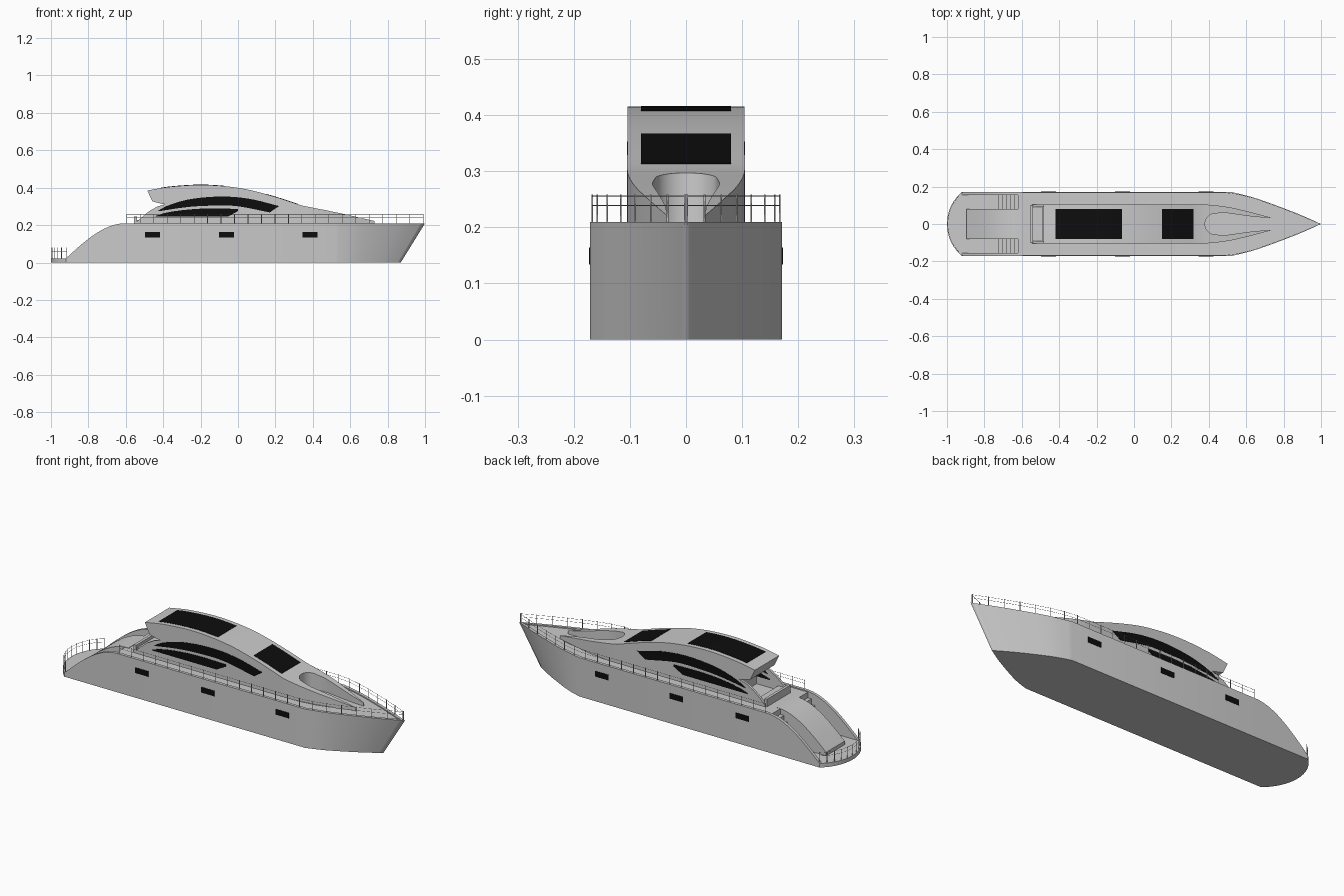
import bpy, bmesh, math

if "Cube" in bpy.data.objects:
    bpy.data.objects.remove(bpy.data.objects["Cube"])

BLACK = bpy.data.materials.new("dark_glass")
BLACK.diffuse_color = (0.004, 0.004, 0.004, 1)
BLACK.use_nodes = True
BLACK.node_tree.nodes["Principled BSDF"].inputs["Base Color"].default_value = BLACK.diffuse_color


def finish(name, bm, mirror=False, smooth=False, mat=None):
    bmesh.ops.remove_doubles(bm, verts=bm.verts, dist=1e-5)
    bmesh.ops.recalc_face_normals(bm, faces=bm.faces)
    me = bpy.data.meshes.new(name)
    bm.to_mesh(me)
    bm.free()
    ob = bpy.data.objects.new(name, me)
    bpy.context.collection.objects.link(ob)
    if mat:
        me.materials.append(mat)
    if smooth:
        bpy.ops.object.select_all(action='DESELECT')
        ob.select_set(True)
        bpy.context.view_layer.objects.active = ob
        bpy.ops.object.shade_smooth_by_angle(angle=math.radians(25))
    if mirror:
        m = ob.modifiers.new("mirror", 'MIRROR')
        m.use_axis = (False, True, False)
    return ob


def interp(pts):
    """Smooth function of x through the points."""
    n = len(pts)

    def slope(i):
        a, b = pts[max(i - 1, 0)], pts[min(i + 1, n - 1)]
        return (b[1] - a[1]) / (b[0] - a[0])

    def f(x):
        x = min(max(x, pts[0][0]), pts[-1][0])
        i = next(k for k in range(n - 1) if x <= pts[k + 1][0])
        (x0, y0), (x1, y1) = pts[i], pts[i + 1]
        d = x1 - x0
        t = (x - x0) / d
        return (y0 * (1 + 2 * t) * (1 - t) ** 2 + d * slope(i) * t * (1 - t) ** 2
                + y1 * t * t * (3 - 2 * t) + d * slope(i + 1) * t * t * (t - 1))
    return f


def span(a, b, n):
    return [a + (b - a) * i / n for i in range(n + 1)]


def loft(bm, sections, closed=False):
    rows = [[bm.verts.new(p) for p in s] for s in sections]
    k = len(rows[0])
    for r, s in zip(rows, rows[1:]):
        for j in range(k if closed else k - 1):
            q = [r[j], r[(j + 1) % k], s[(j + 1) % k], s[j]]
            # leave out internal faces on the centre plane
            if any(abs(v.co.y) > 1e-6 for v in q):
                bm.faces.new(q)
    return rows


def prism(name, pts, y0, y1, **kw):
    """Side profile (x, z) extruded along y."""
    bm = bmesh.new()
    a = [bm.verts.new((x, y0, z)) for x, z in pts]
    b = [bm.verts.new((x, y1, z)) for x, z in pts]
    bm.faces.new(a)
    bm.faces.new(b)
    for i in range(len(pts)):
        j = (i + 1) % len(pts)
        bm.faces.new([a[i], a[j], b[j], b[i]])
    return finish(name, bm, **kw)


def box(x0, x1, z0, z1):
    return [(x0, z0), (x1, z0), (x1, z1), (x0, z1)]


def tubes(name, paths, r):
    cu = bpy.data.curves.new(name, 'CURVE')
    cu.dimensions = '3D'
    cu.bevel_depth = r
    cu.bevel_resolution = 1
    cu.use_fill_caps = True
    for p in paths:
        sp = cu.splines.new('POLY')
        sp.points.add(len(p) - 1)
        for pt, co in zip(sp.points, p):
            pt.co = (*co, 1)
    ob = bpy.data.objects.new(name, cu)
    bpy.context.collection.objects.link(ob)
    bpy.ops.object.select_all(action='DESELECT')
    ob.select_set(True)
    bpy.context.view_layer.objects.active = ob
    bpy.ops.object.convert(target='MESH')


# Hull outline and sheer line
W, DECK, LOW = 0.171, 0.204, 0.022
R = (W * W + 0.08 ** 2) / 0.16
bow = interp([(0.52, W), (0.62, 0.147), (0.72, 0.114), (0.88, 0.053), (1, 0)])


def half_width(x):
    if x < -0.92:
        return math.sqrt(max(R * R - (x + 1 - R) ** 2, 0))
    return W if x < 0.52 else bow(x)


def sheer(x):
    s = min(max((x + 0.92) / 0.32, 0), 1)
    return LOW + (0.21 - LOW) * math.sin(s * math.pi / 2)


# Hull with bulwark, stern well and recessed deck
arc = math.asin(W / R)
stations = [(-1 + R * (1 - math.cos(t)), LOW) for t in span(0, arc, 12)]
stations += [(x, LOW) for x in span(-0.905, -0.6, 16)]
stations += [(x, DECK) for x in [-0.6] + span(0.52, 1, 20)]
secs = []
for x, floor in stations:
    y, top = half_width(x), sheer(x)
    yi = max(y - 0.016, 0)
    xb = x if x < 0.52 else 0.52 + (x - 0.52) * 0.35 / 0.48
    secs.append([(xb, 0, 0), (xb, y, 0), (x, y, top), (x, yi, top), (x, yi, floor), (x, 0, floor)])
bm = bmesh.new()
loft(bm, secs)
finish("hull", bm, mirror=True, smooth=True)

# Stern slope and side stairs
slope = [(x, sheer(x) - 0.004) for x in span(-0.895, -0.6, 14)]
prism("stern_slope", slope + [(-0.6, 0.02), (-0.895, 0.02)], -0.08, 0.08, smooth=True)
steps, n = [(-0.728, 0.02)], 6
for i in range(n):
    z = LOW + (DECK - LOW) * (i + 1) / n
    steps += [(-0.728 + 0.128 * i / n, z), (-0.728 + 0.128 * (i + 1) / n, z)]
prism("stern_stairs", steps + [(-0.6, 0.02)], 0.08, 0.155, mirror=True)

# Hull portholes
for i, x in enumerate((-0.497, -0.102, 0.344)):
    prism(f"hull_window_{i}", box(x, x + 0.08, 0.134, 0.164), 0.165, 0.1725, mirror=True, mat=BLACK)

# Cabin body, with open lounge recess in the nose
roof = interp([(-0.49, 0.384), (-0.366, 0.405), (-0.18, 0.415), (0.01, 0.398), (0.17, 0.36), (0.345, 0.304)])
nose = interp([(0.345, 0.304), (0.54, 0.265), (0.73, 0.222)])
side = interp([(0.2, 0.104), (0.38, 0.104), (0.5, 0.091), (0.6, 0.069), (0.73, 0.035)])
recess = interp([(0.43, 0.055), (0.48, 0.06), (0.55, 0.051), (0.65, 0.038), (0.73, 0.033)])


def cabin_top(x):
    return roof(x) if x < 0.345 else nose(x)


def recess_width(x):
    if x <= 0.38:
        return 0
    return recess(x) if x > 0.43 else 0.055 * math.sqrt(1 - ((0.43 - x) / 0.05) ** 2)


CW = 0.104
xs = span(-0.36, 0.345, 24) + [0.38 + 0.05 * (1 - math.cos(t)) for t in span(0, math.pi / 2, 8)]
xs += span(0.45, 0.73, 12)
secs = []
for x in xs:
    w, r, t = side(x), recess_width(x), cabin_top(x)
    secs.append([(x, r, 0.2), (x, w, 0.2), (x, w, t), (x, r, t)])
bm = bmesh.new()
rows = loft(bm, secs, closed=True)
bm.faces.new(rows[0])
bm.faces.new(rows[-1])
finish("cabin", bm, mirror=True, smooth=True)

# Roof overhang, cockpit wings and bench
over = [(x, roof(x)) for x in span(-0.485, -0.36, 6)]
prism("roof_overhang", over + [(-0.36, 0.31), (-0.4, 0.312), (-0.458, 0.327)], -CW, CW, smooth=True)
wing = [(-0.545, 0.2), (-0.545, 0.212), (-0.515, 0.242), (-0.475, 0.275), (-0.43, 0.3), (-0.38, 0.314),
        (-0.36, 0.316), (-0.36, 0.2)]
prism("cockpit_wing", wing, 0.091, CW, mirror=True, smooth=True)
prism("bench_seat", box(-0.54, -0.49, 0.2, 0.228), -0.091, 0.091)
prism("bench_back", box(-0.555, -0.54, 0.2, 0.245), -0.1, 0.1)

# Cabin side windows
up_top = interp([(-0.43, 0.275), (-0.38, 0.303), (-0.26, 0.338), (-0.09, 0.353), (0.06, 0.341), (0.22, 0.302)])
up_low = interp([(-0.43, 0.273), (-0.3, 0.293), (-0.2, 0.302), (-0.02, 0.303), (0.17, 0.268)])
low_top = interp([(-0.44, 0.25), (-0.37, 0.27), (-0.2, 0.288), (0, 0.287)])
upper = [(x, up_top(x)) for x in span(-0.43, 0.22, 16)] + [(x, up_low(x)) for x in span(0.17, -0.42, 14)]
lower = [(x, low_top(x)) for x in span(-0.44, 0, 10)] + [(0, 0.275), (-0.055, 0.245), (-0.44, 0.245)]
prism("side_window_upper", upper, 0.09, CW + 0.0015, mirror=True, mat=BLACK)
prism("side_window_lower", lower, 0.09, CW + 0.0015, mirror=True, mat=BLACK)

# Skylight and windscreen follow the roof curve
for name, a, b in (("skylight", -0.42, -0.065), ("windscreen", 0.15, 0.318)):
    top = [(x, roof(x) + 0.0015) for x in span(a, b, 12)]
    prism(name, top + [(x, z - 0.006) for x, z in reversed(top)], -0.08, 0.08, mat=BLACK)

# Deck railing: posts and two wires per side, plus stern railing
posts, wires = [], []


def railing(path, z0, levels):
    for x, y in path:
        posts.append([(x, y, z0), (x, y, levels[0] + 0.003)])
    for z in levels:
        wires.append([(x, y, z) for x, y in path])


for s in (1, -1):
    deck_path = [(x, s * max(half_width(x) - 0.004, 0.002)) for x in span(-0.595, 0.99, 22)]
    railing(deck_path, 0.205, (0.256, 0.239))
stern_path = [(-0.996 + R * (1 - math.cos(t)), (R - 0.004) * math.sin(t)) for t in span(-arc, arc, 10)]
railing(stern_path, 0.02, (0.078, 0.06))
tubes("rail_posts", posts, 0.0018)
tubes("rail_wires", wires, 0.0007)
